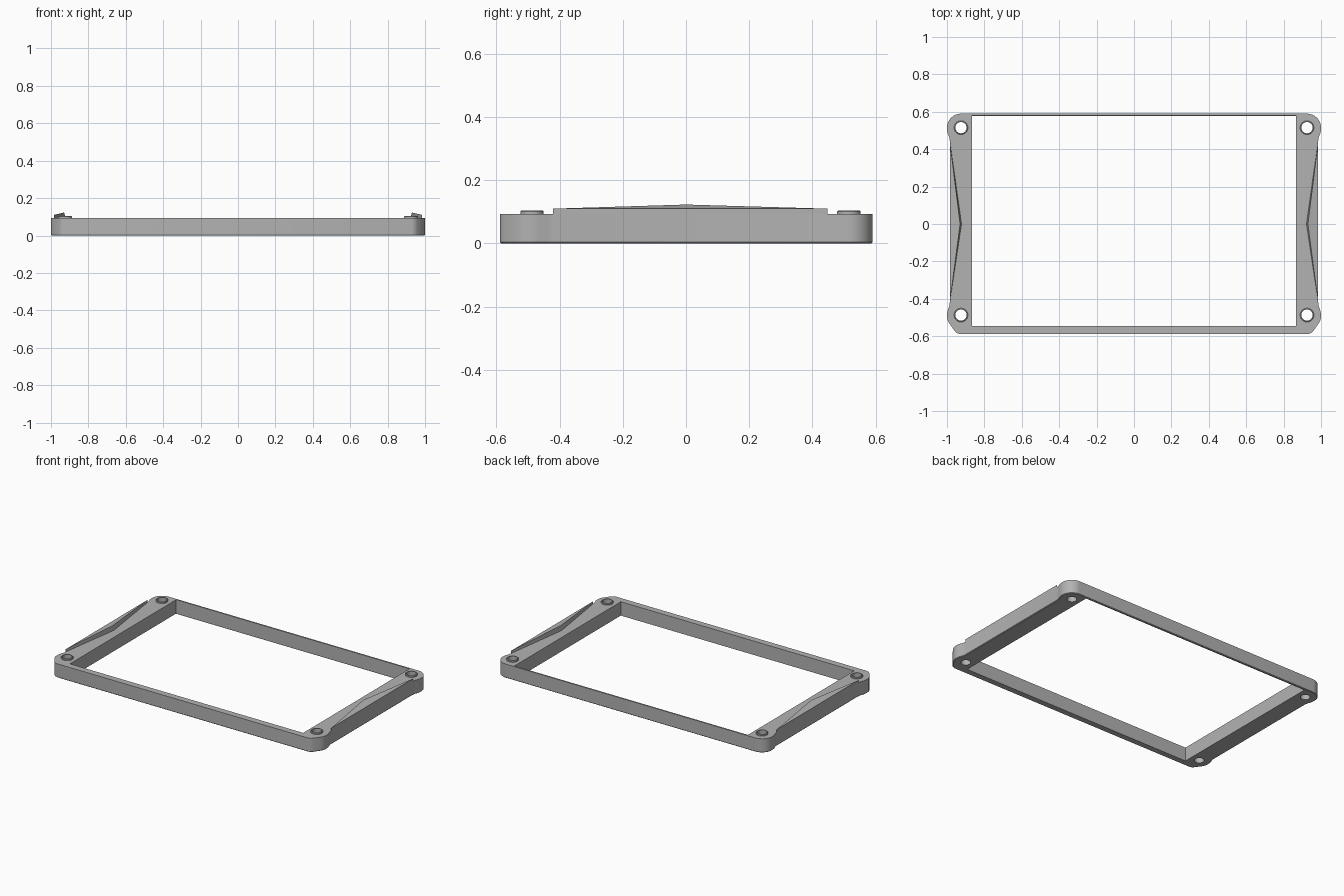
import bpy, bmesh, math
from math import cos, sin, pi

old = bpy.data.objects.get("Cube")
if old:
    bpy.data.objects.remove(old, do_unlink=True)

TOP = 0.093
HOLE_R = 0.03
HOLES = [(s * 0.925, y) for s in (-1, 1) for y in (-0.487, 0.515)]

grey = bpy.data.materials.new("grey plastic")
grey.use_nodes = True
grey.diffuse_color = (0.45, 0.45, 0.45, 1)
grey.node_tree.nodes["Principled BSDF"].inputs["Base Color"].default_value = grey.diffuse_color


def add_object(name, bm):
    bmesh.ops.recalc_face_normals(bm, faces=bm.faces)
    mesh = bpy.data.meshes.new(name)
    bm.to_mesh(mesh)
    bm.free()
    mesh.materials.append(grey)
    obj = bpy.data.objects.new(name, mesh)
    bpy.context.collection.objects.link(obj)
    bpy.ops.object.select_all(action='DESELECT')
    obj.select_set(True)
    bpy.context.view_layer.objects.active = obj
    bpy.ops.object.shade_smooth_by_angle(angle=math.radians(30))
    return obj


def circle(cx, cy, r, start=0, end=2 * pi, n=32):
    return [(cx + r * cos(start + (end - start) * i / n),
             cy + r * sin(start + (end - start) * i / n)) for i in range(n)]


# Outline of the frame: half of it, then mirrored
half = [(0.93, -0.588), (0.945, -0.584), (0.958, -0.573), (0.99, -0.528),
        (0.998, -0.51), (1, -0.49), (0.998, -0.468), (0.988, -0.44), (0.985, -0.42),
        (0.985, 0.445), (0.988, 0.465), (0.998, 0.49)]
half += circle(0.925, 0.515, 0.075, 0, pi / 2, 10) + [(0.925, 0.59)]
outline = half + [(-x, y) for x, y in reversed(half)]
opening = [(-0.865, -0.545), (0.865, -0.545), (0.865, 0.58), (-0.865, 0.58)]

# Frame: filled flat curve with the opening and screw holes, made solid
curve = bpy.data.curves.new("frame_outline", 'CURVE')
curve.dimensions = '2D'
curve.fill_mode = 'BOTH'
curve.extrude = TOP / 2
for loop in [outline, opening] + [circle(x, y, HOLE_R) for x, y in HOLES]:
    spline = curve.splines.new('POLY')
    spline.points.add(len(loop) - 1)
    for point, (x, y) in zip(spline.points, loop):
        point.co = (x, y, 0, 1)
    spline.use_cyclic_u = True
helper = bpy.data.objects.new("frame_outline", curve)
bpy.context.collection.objects.link(helper)
solid = bpy.data.meshes.new_from_object(
    helper.evaluated_get(bpy.context.evaluated_depsgraph_get()))
bpy.data.objects.remove(helper, do_unlink=True)
bm = bmesh.new()
bm.from_mesh(solid)
bpy.data.meshes.remove(solid)
bmesh.ops.remove_doubles(bm, verts=bm.verts, dist=0.0001)
bmesh.ops.translate(bm, verts=bm.verts, vec=(0, 0, TOP / 2))
bmesh.ops.recalc_face_normals(bm, faces=bm.faces)


# Small bevel around the outer bottom edge
def is_outer(v):
    in_opening = abs(v.co.x) < 0.87 and -0.55 < v.co.y < 0.585
    in_hole = any(math.hypot(v.co.x - x, v.co.y - y) < HOLE_R + 0.005 for x, y in HOLES)
    return v.co.z < 0.001 and not in_opening and not in_hole


rim = [e for e in bm.edges if all(is_outer(v) for v in e.verts)
       and len(e.link_faces) == 2 and e.calc_face_angle() > 1]
bmesh.ops.bevel(bm, geom=rim, offset=0.004, segments=1, affect='EDGES')
add_object("frame", bm)

# Raised collars around the screw holes
profile = [(HOLE_R, TOP), (HOLE_R, 0.104), (0.034, 0.104), (0.037, 0.101), (0.037, TOP)]
for (x, y) in HOLES:
    bm = bmesh.new()
    verts = [bm.verts.new((x + r, y, z)) for r, z in profile]
    edges = [bm.edges.new(pair) for pair in zip(verts, verts[1:])]
    bmesh.ops.spin(bm, geom=verts + edges, cent=(x, y, 0), axis=(0, 0, 1),
                   angle=2 * pi, steps=32, use_merge=True)
    bmesh.ops.remove_doubles(bm, verts=bm.verts, dist=0.0001)
    add_object(("left" if x > 0 else "right") + ("_back" if y > 0 else "_front") + "_collar", bm)

# Triangular ridges on both sides, their tops rising inwards to a point
for side, name in ((1, "left_ridge"), (-1, "right_ridge")):
    bm = bmesh.new()
    low = [bm.verts.new((side * x, y, TOP)) for x, y in ((0.985, -0.42), (0.985, 0.448), (0.922, 0))]
    high = [bm.verts.new((side * x, y, z)) for x, y, z in
            ((0.985, -0.42, 0.11), (0.985, 0.448, 0.11), (0.93, 0, 0.123))]
    bm.faces.new(low)
    bm.faces.new(high)
    for i in range(3):
        j = (i + 1) % 3
        bm.faces.new((low[i], low[j], high[j], high[i]))
    add_object(name, bm)
